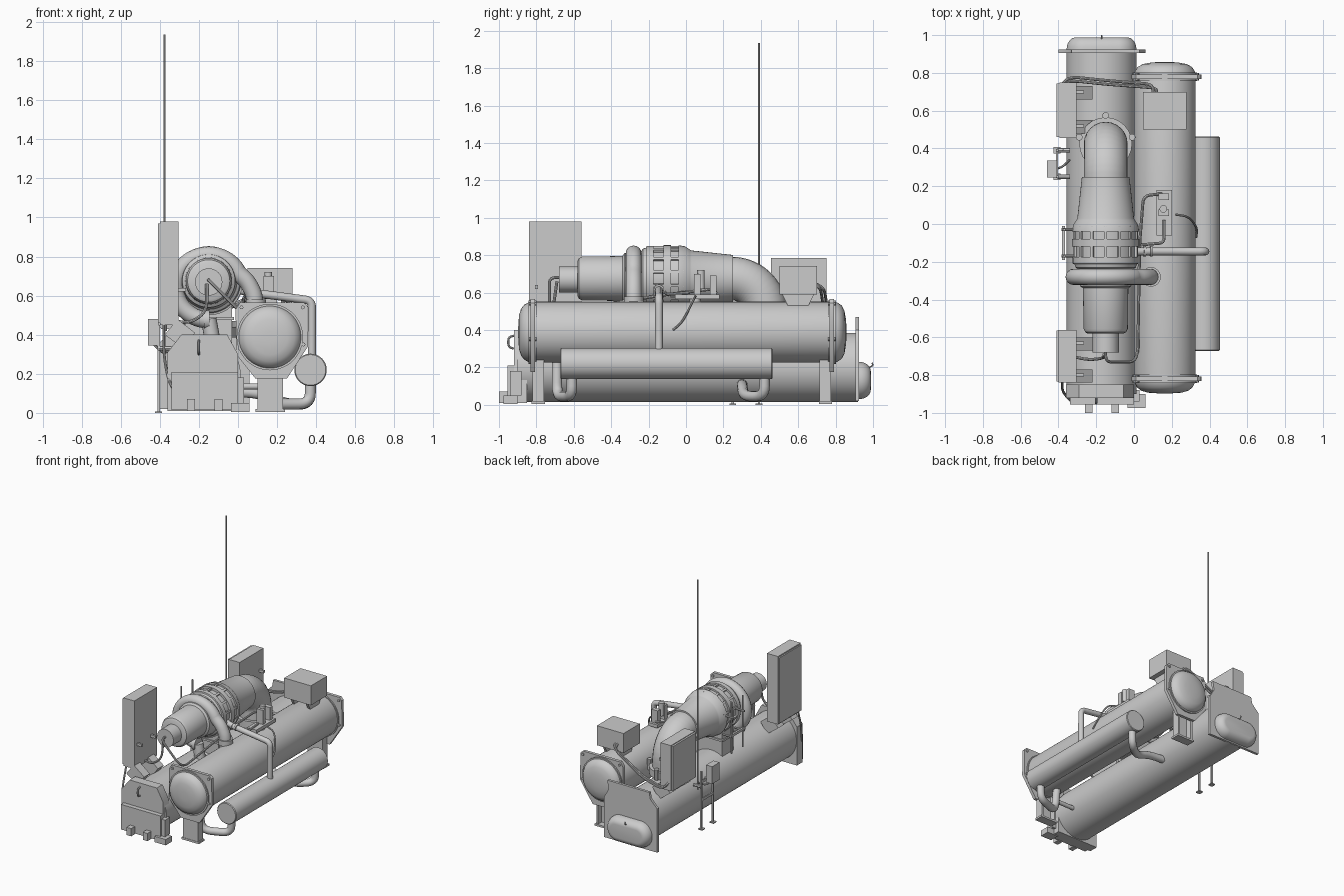
import bpy, bmesh
from math import sin, cos, pi, radians
from mathutils import Vector


def finish(name, bm):
    bmesh.ops.recalc_face_normals(bm, faces=bm.faces[:])
    me = bpy.data.meshes.new(name)
    bm.to_mesh(me)
    bm.free()
    ob = bpy.data.objects.new(name, me)
    bpy.context.collection.objects.link(ob)
    return ob


def loft(name, rings):
    """Skin closed rings of equal length and cap both ends."""
    bm = bmesh.new()
    vs = [[bm.verts.new(p) for p in r] for r in rings]
    n = len(vs[0])
    for a, b in zip(vs, vs[1:]):
        for i in range(n):
            bm.faces.new((a[i], a[(i + 1) % n], b[(i + 1) % n], b[i]))
    bm.faces.new(vs[0])
    bm.faces.new(vs[-1])
    return finish(name, bm)


def lathe(name, x, z, profile, n=48):
    """Revolve (y, radius) pairs about an axis parallel to y."""
    return loft(name, [[(x + r * cos(2 * pi * i / n), y, z + r * sin(2 * pi * i / n))
                        for i in range(n)] for y, r in profile])


def prism(name, outline, y0, y1):
    return loft(name, [[(x, y, z) for x, z in outline] for y in (y0, y1)])


def box(name, x0, x1, y0, y1, z0, z1):
    return prism(name, [(x0, z0), (x1, z0), (x1, z1), (x0, z1)], y0, y1)


def pipe(name, pts, r, bend=0.05, res=4):
    """Round tube along a path whose corners are rounded."""
    p = [Vector(q) for q in pts]
    path = [p[0]]
    for a, b, c in zip(p, p[1:], p[2:]):
        s = b + (a - b).normalized() * min(bend, (a - b).length * 0.49)
        e = b + (c - b).normalized() * min(bend, (c - b).length * 0.49)
        path += [s.lerp(b, t).lerp(b.lerp(e, t), t) for t in (i / 6 for i in range(7))]
    path.append(p[-1])
    cu = bpy.data.curves.new(name, 'CURVE')
    cu.dimensions = '3D'
    cu.bevel_depth, cu.bevel_resolution, cu.use_fill_caps = r, res, True
    sp = cu.splines.new('POLY')
    sp.points.add(len(path) - 1)
    for q, v in zip(sp.points, path):
        q.co = (*v, 1)
    ob = bpy.data.objects.new(name, cu)
    bpy.context.collection.objects.link(ob)


# Evaporator shell, end plates, rear domed cover and front water box
EX, EZ = -0.172, 0.2
lathe("evaporator_shell", EX, EZ, [(-0.9, 0.185), (0.92, 0.185)], 64)
prism("evaporator_front_plate", [(-0.36, 0.01), (0.0, 0.01), (0.0, 0.3), (-0.055, 0.4),
                                 (-0.29, 0.4), (-0.36, 0.31)], -0.92, -0.85)
prism("evaporator_rear_plate", [(-0.4, 0.02), (0.06, 0.02), (0.06, 0.33), (0.02, 0.4),
                                (0.03, 0.47), (-0.33, 0.47), (-0.34, 0.42), (-0.4, 0.36)], 0.905, 0.925)
rings = []
for k in range(8):
    t = k / 7 * pi / 2
    r, y = 0.05 + 0.05 * cos(t), 0.925 + 0.063 * sin(t)
    rings.append([(EX + (0.085 if cos(a) > 0 else -0.085) + r * cos(a), y, 0.13 + r * sin(a))
                  for a in ((i + 0.5) * 2 * pi / 40 for i in range(40))])
loft("evaporator_rear_cover", rings)
pipe("rear_cover_hook", [(EX, 0.98, 0.2), (EX, 1.0, 0.21), (EX, 0.995, 0.225)], 0.004, 0.01, 2)
box("front_water_box", -0.34, 0.0, -0.955, -0.91, 0.015, 0.21)
for i, x in enumerate((-0.24, -0.1)):
    box(f"water_box_lug_{i}", x - 0.02, x + 0.02, -1.0, -0.95, 0.01, 0.07)
box("water_box_drain", -0.035, 0.06, -0.975, -0.9, 0.005, 0.05)
box("water_box_side_port", 0.0, 0.03, -0.94, -0.88, 0.05, 0.18)
pipe("front_plate_handle", [(-0.2, -0.92, 0.37), (-0.2, -0.95, 0.36), (-0.2, -0.95, 0.31), (-0.2, -0.92, 0.3)], 0.006, 0.02, 2)

# Condenser shell with rounded heads, tube sheets, corner bolts and legs
CX, CZ = 0.163, 0.388
lathe("condenser_shell", CX, CZ, [(-0.897, 0.03), (-0.893, 0.09), (-0.882, 0.125), (-0.865, 0.147),
                                  (-0.84, 0.16), (-0.82, 0.163), (0.785, 0.163), (0.81, 0.158),
                                  (0.832, 0.143), (0.847, 0.115), (0.855, 0.07), (0.858, 0.03)], 64)
sheet = [(-0.012, 0.53), (0.01, 0.565), (0.335, 0.565), (0.355, 0.545), (0.358, 0.34),
         (0.25, 0.175), (0.09, 0.175), (-0.01, 0.3)]
for tag, y, ly in (("front", -0.82, -0.79), ("rear", 0.78, 0.745)):
    prism(f"condenser_{tag}_sheet", sheet, y - 0.012, y + 0.012)
    lathe(f"condenser_{tag}_ring", CX, CZ, [(y - 0.022, 0.17), (y + 0.022, 0.17)])
    for i, (x, z) in enumerate(((0.018, 0.54), (0.332, 0.54), (0.335, 0.35), (0.01, 0.33))):
        lathe(f"{tag}_sheet_bolt_{i}", x, z, [(y - 0.02, 0.01), (y + 0.02, 0.01)], 8)
    for i, x in enumerate((0.1, 0.215)):
        box(f"condenser_{tag}_leg_{i}", x, x + 0.015, ly - 0.03, ly + 0.03, 0.01, 0.24)
    box(f"condenser_{tag}_leg_web", 0.1, 0.23, ly - 0.032, ly - 0.015, 0.01, 0.25)
    box(f"condenser_{tag}_foot", 0.09, 0.24, ly - 0.035, ly + 0.035, 0.005, 0.02)

# Side economizer tank and its piping
lathe("side_tank", 0.371, 0.22, [(-0.672, 0.078), (-0.667, 0.083), (0.457, 0.083), (0.462, 0.078)])
pipe("tank_front_drain", [(0.37, -0.61, 0.16), (0.37, -0.61, 0.045), (0.17, -0.69, 0.045), (0.15, -0.69, 0.24)], 0.028, 0.07)
pipe("tank_rear_drain", [(0.37, 0.42, 0.16), (0.37, 0.42, 0.045), (0.24, 0.31, 0.045), (0.12, 0.3, 0.1), (-0.02, 0.3, 0.11)], 0.028, 0.07)
pipe("low_cross_pipe", [(0.16, -0.69, 0.135), (-0.02, -0.69, 0.135)], 0.016)
pipe("tank_riser", [(0.0, -0.145, 0.63), (0.07, -0.145, 0.615), (0.378, -0.145, 0.575), (0.378, -0.145, 0.28)], 0.021, 0.035)
for x, r in ((0.05, 0.028), (0.085, 0.028)):
    pipe("riser_collar", [(x, -0.145, 0.618), (x + 0.012, -0.145, 0.616)], r)

# Compressor: motor, flanged casing, suction cone
MX, MZ = -0.15, 0.675
lathe("compressor_casing", MX, MZ, [
    (-0.58, 0.095), (-0.573, 0.108), (-0.555, 0.117), (-0.34, 0.12), (-0.33, 0.135), (-0.24, 0.145),
    (-0.23, 0.16), (-0.212, 0.165), (-0.21, 0.175), (-0.175, 0.175), (-0.175, 0.16), (-0.12, 0.16),
    (-0.12, 0.178), (-0.08, 0.178), (-0.08, 0.165), (-0.04, 0.165), (-0.04, 0.178), (-0.005, 0.172),
    (0.02, 0.155), (0.03, 0.15), (0.25, 0.126), (0.25, 0.114)], 64)
lathe("motor_terminal_box", MX, 0.67, [(-0.68, 0.07), (-0.57, 0.07)], 32)
for i in range(14):
    a = 2 * pi * i / 14
    ob = box(f"casing_rib_{i}", -0.008, 0.008, -0.21, -0.01, 0.155, 0.173)
    ob.location, ob.rotation_euler = (MX, 0, MZ), (0, a, 0)
box("compressor_support", -0.27, -0.03, -0.2, -0.06, 0.34, 0.55)
box("support_cap", -0.28, -0.02, -0.21, -0.05, 0.475, 0.49)

# Volute ring sweeping over the casing to the condenser
vol = [(MX + 0.17 * cos(radians(a)), -0.28, 0.642 + 0.167 * sin(radians(a))) for a in range(265, 20, -10)]
pipe("volute", vol + [(0.05, -0.28, 0.67), (0.085, -0.28, 0.6), (0.09, -0.28, 0.5)], 0.043, 0.03, 6)
pipe("volute_flange", [(0.09, -0.28, 0.54), (0.09, -0.28, 0.58)], 0.052, res=6)
pipe("volute_start_flange", [(-0.145, -0.28, 0.475), (-0.175, -0.28, 0.475)], 0.05, res=6)
pipe("volute_start_stub", [(-0.15, -0.28, 0.48), (-0.13, -0.28, 0.37)], 0.04, res=6)

# Suction elbow down into the evaporator
elbow = [(MX, 0.24, MZ)] + [(MX, 0.245 + 0.18 * sin(i * pi / 24), MZ - 0.18 + 0.18 * cos(i * pi / 24)) for i in range(13)]
pipe("suction_elbow", elbow + [(MX, 0.425, 0.34)], 0.116, 0.005, 10)
pipe("suction_flange", [(MX, 0.425, 0.385), (MX, 0.425, 0.44)], 0.14, res=10)
for i, (x, y) in enumerate(((-0.29, 0.46), (-0.01, 0.46), (-0.15, 0.575))):
    pipe(f"suction_lug_{i}", [(x, y, 0.39), (x, y, 0.47)], 0.018, res=3)

# Control cabinets with doors and slanted brackets
box("front_cabinet", -0.4, -0.305, -0.84, -0.56, 0.45, 0.98)
box("front_cabinet_door", -0.41, -0.4, -0.835, -0.565, 0.46, 0.97)
box("rear_cabinet", -0.395, -0.305, 0.455, 0.75, 0.43, 0.785)
box("rear_cabinet_door", -0.41, -0.395, 0.46, 0.745, 0.435, 0.78)
for tag, ys in (("front", (-0.8, -0.63)), ("rear", (0.52, 0.7))):
    for i, y in enumerate(ys):
        prism(f"{tag}_cabinet_bracket_{i}", [(-0.375, 0.4), (-0.31, 0.48), (-0.22, 0.41), (-0.28, 0.33)], y - 0.04, y + 0.03)
        box(f"{tag}_cabinet_hinge_{i}", -0.305, -0.265, y - 0.008, y + 0.008, 0.62, 0.64)
box("condenser_top_box", 0.048, 0.278, 0.5, 0.7, 0.59, 0.742)
for i, x in enumerate((0.09, 0.22)):
    loft(f"top_box_foot_{i}", [[(x, 0.515, 0.59), (x, 0.685, 0.59), (x, 0.65, 0.52), (x, 0.55, 0.52)],
                               [(x + 0.02, 0.515, 0.59), (x + 0.02, 0.685, 0.59), (x + 0.02, 0.65, 0.52), (x + 0.02, 0.55, 0.52)]])

# Tall thin rod and the small sensor stand beside it
pipe("tall_rod", [(-0.375, 0.39, 0.3), (-0.375, 0.39, 1.935)], 0.005, res=2)
for i, y in enumerate((0.25, 0.39)):
    box(f"stand_leg_{i}", -0.412, -0.4, y - 0.006, y + 0.006, 0, 0.45)
    box(f"stand_foot_{i}", -0.425, -0.39, y - 0.018, y + 0.018, 0, 0.008)
    pipe(f"stand_clamp_{i}", [(-0.406, y, 0.33), (-0.34, y, 0.33)], 0.012, res=2)
for z in (0.22, 0.36):
    box("stand_rail", -0.412, -0.402, 0.25, 0.39, z, z + 0.02)
box("sensor_box", -0.46, -0.408, 0.245, 0.335, 0.345, 0.48)

# Oil valve block on the condenser
box("valve_plate", 0.12, 0.2, -0.06, 0.18, 0.565, 0.59)
for i, y in enumerate((0.06, 0.145)):
    box(f"valve_body_{i}", 0.13, 0.185, y - 0.017, y + 0.017, 0.58, 0.7 if i == 0 else 0.69)
pipe("valve_knob", [(0.155, 0.08, 0.62), (0.155, 0.08, 0.72)], 0.02)
pipe("valve_mount", [(0.16, 0.05, 0.5), (0.16, 0.05, 0.58)], 0.03)

# Slim pins on the casing's far side
for i, y in enumerate((-0.03, -0.17)):
    pipe(f"side_pin_{i}", [(-0.37, y, 0.42), (-0.37, y, 0.82)], 0.007, res=2)
    for z in (0.55, 0.7):
        pipe("side_pin_arm", [(-0.385, y, z), (-0.3, y, z)], 0.008, res=2)
box("side_pin_rail", -0.38, -0.365, -0.19, -0.01, 0.55, 0.57)

# Small lines and cables
pipe("oil_line", [(0.15, 0.16, 0.6), (0.05, 0.15, 0.62), (0.03, -0.1, 0.59), (0.02, -0.68, 0.5),
                  (0.0, -0.73, 0.53), (-0.15, -0.73, 0.68), (-0.15, -0.66, 0.68)], 0.008, 0.04, 2)
pipe("valve_line", [(0.16, 0.02, 0.6), (0.16, -0.1, 0.59), (0.04, -0.11, 0.6)], 0.008, 0.03, 2)
pipe("shell_cable", [(0.22, 0.05, 0.58), (0.29, 0.04, 0.56), (0.335, -0.02, 0.44), (0.33, -0.07, 0.4)], 0.006, 0.06, 2)
for i in range(2):
    d = 0.02 * i
    pipe(f"cabinet_cable_{i}", [(0.1 + d, 0.69, 0.65), (0.1 + d, 0.74 - d, 0.62), (-0.15, 0.76 - d, 0.48),
                                (-0.34, 0.78 - d, 0.44), (-0.38, 0.74, 0.5)], 0.008, 0.06, 2)
pipe("motor_cable", [(-0.16, -0.69, 0.66), (-0.16, -0.71, 0.52), (-0.24, -0.72, 0.46), (-0.33, -0.7, 0.47)], 0.008, 0.05, 2)
pipe("front_cable", [(-0.38, -0.83, 0.46), (-0.38, -0.88, 0.3), (-0.36, -0.91, 0.18), (-0.33, -0.94, 0.12)], 0.007, 0.06, 2)
pipe("stand_cable", [(-0.43, 0.29, 0.35), (-0.38, 0.3, 0.3), (-0.34, 0.34, 0.33)], 0.006, 0.03, 2)

# Smooth the round parts while keeping hard edges
bpy.ops.object.select_all(action='SELECT')
bpy.context.view_layer.objects.active = bpy.data.objects["evaporator_shell"]
bpy.ops.object.convert(target='MESH')
bpy.ops.object.shade_smooth_by_angle(angle=radians(35))
